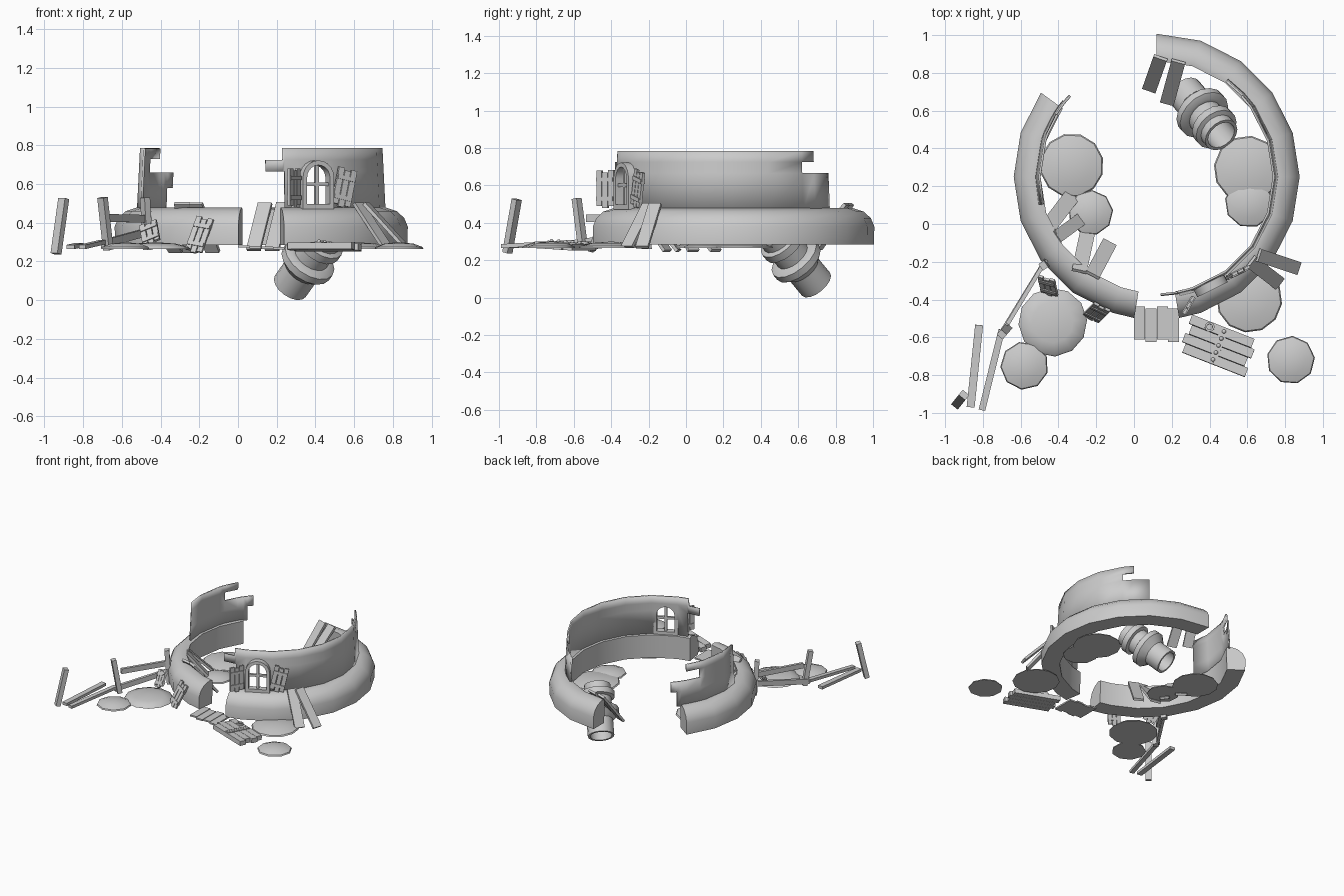
import bpy, bmesh, math, random
from mathutils import Vector as V, Matrix

if "Cube" in bpy.data.objects:
    bpy.data.objects.remove(bpy.data.objects["Cube"])

random.seed(4)
CX, CY = 0.12, 0.25          # centre of the ruined tower


def make(name, bm, smooth=None):
    bmesh.ops.recalc_face_normals(bm, faces=bm.faces)
    me = bpy.data.meshes.new(name)
    bm.to_mesh(me)
    bm.free()
    ob = bpy.data.objects.new(name, me)
    bpy.context.collection.objects.link(ob)
    bpy.ops.object.select_all(action='DESELECT')
    ob.select_set(True)
    bpy.context.view_layer.objects.active = ob
    if smooth:
        bpy.ops.object.shade_smooth_by_angle(angle=math.radians(smooth))
    return ob


def frame(loc, z, x):
    """Matrix with local z along z and local x close to x."""
    z = V(z).normalized()
    x = V(x)
    x = (x - z * x.dot(z)).normalized()
    m = Matrix((x, z.cross(x), z)).transposed().to_4x4()
    m.translation = V(loc)
    return m


def boxes(name, items, m=Matrix()):
    bm = bmesh.new()
    for c, s in items:
        bmesh.ops.create_cube(bm, size=1, matrix=m @ Matrix.Translation(c) @ Matrix.Diagonal((*s, 1)))
    return make(name, bm)


def plank(name, a, b, w, t):
    a, b = V(a), V(b)
    d = b - a
    side = d.cross(V((0, 0, 1)))
    boxes(name, [((0, 0, 0), (w, t, d.length))], frame((a + b) / 2, d, side))


def polar(r, a, z):
    return (CX + r * math.cos(math.radians(a)), CY + r * math.sin(math.radians(a)), z)


def steps(*ends):
    grid = [k * 18 for k in range(-10, 21) if min(ends) < k * 18 < max(ends)]
    return sorted(set(grid) | set(ends))


def lathe(name, profile, m, n, smooth=35):
    """Closed profile of (radius, height) spun round local z."""
    bm = bmesh.new()
    rings = [[bm.verts.new(m @ V((r * math.cos(2 * math.pi * i / n), r * math.sin(2 * math.pi * i / n), z)))
              for r, z in profile] for i in range(n)]
    k = len(profile)
    for i in range(n):
        p, q = rings[i], rings[(i + 1) % n]
        for j in range(k):
            bm.faces.new((p[j], q[j], q[(j + 1) % k], p[(j + 1) % k]))
    return make(name, bm, smooth)


# Bulging base ring in two broken pieces
BASE = [(0.755, 0.285), (0.757, 0.38), (0.738, 0.425), (0.70, 0.46), (0.645, 0.478), (0.615, 0.47), (0.62, 0.285)]
for name, a0, a1 in (("base_right", -81, 90), ("base_left", 144, 261)):
    bm = bmesh.new()
    rings = [[bm.verts.new(polar(r, a, z)) for r, z in BASE] for a in steps(a0, a1)]
    for p, q in zip(rings, rings[1:]):
        for j in range(len(BASE)):
            k = (j + 1) % len(BASE)
            bm.faces.new((p[j], q[j], q[k], p[k]))
    bm.faces.new(rings[0])
    bm.faces.new(rings[-1])
    make(name, bm, 40)


# Upper walls with stepped, broken ends: rows of (z0, z1, start angle, end angle)
def wall(name, rows):
    cols = steps(*[a for r in rows for a in r[2:]])
    rad = lambda z: 0.642 - (z - 0.47) * 0.05
    bm = bmesh.new()
    for z0, z1, s, e in rows:
        for a, b in zip(cols, cols[1:]):
            if s <= a and b <= e:
                bm.faces.new([bm.verts.new(polar(rad(z), t, z)) for t, z in ((a, z0), (b, z0), (b, z1), (a, z1))])
    bmesh.ops.remove_doubles(bm, verts=bm.verts, dist=0.0005)
    ob = make(name, bm, 35)
    mod = ob.modifiers.new("thickness", 'SOLIDIFY')
    mod.thickness, mod.offset = 0.012, -1
    return ob


wall_right = wall("wall_right", [(0.465, 0.665, -79, 54), (0.665, 0.725, -88, 36), (0.725, 0.785, -80, 43.5)])
wall("wall_left", [(0.465, 0.58, 141, 193.5), (0.58, 0.66, 137, 193.5),
                   (0.66, 0.73, 158, 193.5), (0.73, 0.785, 148, 193.5)])

# Arched window: opening, frame and glazing bars
WIN = Matrix.Translation((0.405, -0.325, 0)) @ Matrix.Rotation(math.radians(26.4), 4, 'Z')


def arch(h, z0, zs):
    pts = [(-h, z0), (h, z0)]
    return pts + [(h * math.cos(i * math.pi / 10), zs + h * math.sin(i * math.pi / 10)) for i in range(11)]


def loop(bm, pts, y):
    return [bm.verts.new(WIN @ V((u, y, z))) for u, z in pts]


inner, outer = arch(0.066, 0.497, 0.632), arch(0.09, 0.472, 0.632)
bm = bmesh.new()
f, b = loop(bm, inner, -0.12), loop(bm, inner, 0.12)
bm.faces.new(f)
bm.faces.new(b)
n = len(f)
for i in range(n):
    bm.faces.new((f[i], f[(i + 1) % n], b[(i + 1) % n], b[i]))
cutter = make("window_cutter", bm)
cutter.hide_render = True
mod = wall_right.modifiers.new("window", 'BOOLEAN')
mod.operation, mod.object, mod.solver = 'DIFFERENCE', cutter, 'EXACT'
bpy.ops.object.select_all(action='DESELECT')
wall_right.select_set(True)
bpy.context.view_layer.objects.active = wall_right
bpy.ops.object.convert(target='MESH')
bpy.data.objects.remove(cutter)

bm = bmesh.new()
L = [loop(bm, p, y) for p, y in ((outer, -0.025), (outer, 0.025), (inner, 0.025), (inner, -0.025))]
for i in range(n):
    for k in range(4):
        p, q, j = L[k], L[(k + 1) % 4], (i + 1) % n
        bm.faces.new((p[i], p[j], q[j], q[i]))
make("window_frame", bm, 35)
boxes("window_bars", [((0, 0, 0.595), (0.018, 0.02, 0.2)), ((0, 0, 0.60), (0.135, 0.02, 0.018))], WIN)


# Slatted shutters: two on the window, two fallen against the base
def shutter(name, loc, x, up, w=0.11, h=0.19):
    it = [(((i - 1) * w / 3, 0, (0.006, -0.005, 0.004)[i]), (w / 3 - 0.004, 0.015, h)) for i in range(3)]
    it += [((0, s * 0.008, z * h), (w * 0.92, 0.01, 0.022)) for z in (-0.27, 0.27) for s in (-1, 1)]
    boxes(name, it, frame(loc, up, x))


shutter("shutter_left", (0.29, -0.43, 0.58), (-0.07, -0.12, 0), (0, 0, 1))
shutter("shutter_right", (0.548, -0.258, 0.58), (0.9, 0.44, 0), (0.035, 0.02, 0.18))
shutter("fallen_shutter_a", (-0.455, -0.33, 0.345), (0.8, -0.45, 0), (-0.02, 0.09, 0.11), 0.1, 0.13)
shutter("fallen_shutter_b", (-0.2, -0.47, 0.335), (0.9, -0.4, -0.1), (0.06, 0.06, 0.17), 0.1, 0.19)

# Toppled chimney pipe with flange and collar
PIPE = frame((0.27, 0.695, 0.072), (0.48, -0.56, 0.675), (1, 0, 0))
lathe("chimney_pipe", [(0.097, 0), (0.097, 0.4), (0.08, 0.4), (0.08, 0)], PIPE, 16)
lathe("chimney_flange", [(0.095, 0.12), (0.145, 0.17), (0.145, 0.21), (0.115, 0.225), (0.095, 0.225)], PIPE, 16)
lathe("chimney_collar", [(0.09, 0.29), (0.122, 0.30), (0.122, 0.345), (0.09, 0.355)], PIPE, 16)

# Flat low-poly mounds on the ground
MOUNDS = [(-0.33, 0.31, 0.17), (-0.23, 0.06, 0.12), (0.6, 0.29, 0.178), (0.61, 0.11, 0.13),
          (-0.43, -0.52, 0.182), (-0.58, -0.75, 0.128), (0.61, -0.4, 0.175), (0.83, -0.72, 0.128)]
for i, (x, y, r) in enumerate(MOUNDS):
    bm = bmesh.new()
    n = 12 if r > 0.15 else 9
    ph = random.random()
    rings = []
    for k, z in ((1, 0.265), (0.96, 0.275), (0.6, 0.292)):
        rings.append([bm.verts.new((x + r * k * math.cos(ph + t * 2 * math.pi / n),
                                    y + r * k * math.sin(ph + t * 2 * math.pi / n), z)) for t in range(n)])
    for p, q in zip(rings, rings[1:]):
        for t in range(n):
            bm.faces.new((p[t], p[(t + 1) % n], q[(t + 1) % n], q[t]))
    top = bm.verts.new((x, y, 0.3))
    for t in range(n):
        bm.faces.new((rings[2][t], rings[2][(t + 1) % n], top))
    bm.faces.new(rings[0])
    make(f"mound_{i + 1}", bm, 40)

# Loose planks leaning over the base: (upper end, lower end, width)
LEANING = [((-0.45, -0.01, 0.46), (-0.32, 0.16, 0.25), 0.085), ((-0.41, -0.07, 0.47), (-0.26, 0.04, 0.25), 0.07),
           ((-0.29, -0.25, 0.5), (-0.245, -0.04, 0.25), 0.08), ((-0.22, -0.27, 0.5), (-0.13, -0.1, 0.25), 0.08),
           ((0.14, 0.88, 0.5), (0.08, 0.71, 0.26), 0.075), ((0.235, 0.86, 0.5), (0.175, 0.64, 0.26), 0.075),
           ((0.66, -0.165, 0.5), (0.87, -0.235, 0.27), 0.07), ((0.62, -0.2, 0.5), (0.77, -0.315, 0.27), 0.075)]
for i, (a, b, w) in enumerate(LEANING):
    plank(f"leaning_plank_{i + 1}", a, b, w, 0.018)

# Broken fence
plank("fence_post_1", (-0.94, -0.955, 0.24), (-0.90, -0.905, 0.525), 0.045, 0.035)
plank("fence_post_2", (-0.67, -0.55, 0.26), (-0.70, -0.585, 0.53), 0.042, 0.035)
plank("fence_post_3", (-0.465, -0.21, 0.26), (-0.48, -0.22, 0.53), 0.042, 0.035)
plank("fence_rail_top", (-0.67, -0.53, 0.425), (-0.465, -0.19, 0.42), 0.022, 0.04)
plank("fence_rail_low", (-0.70, -0.57, 0.29), (-0.48, -0.21, 0.35), 0.022, 0.04)
plank("fallen_rail_1", (-0.82, -0.535, 0.285), (-0.865, -0.97, 0.275), 0.042, 0.022)
plank("fallen_rail_2", (-0.70, -0.56, 0.30), (-0.805, -0.985, 0.275), 0.035, 0.022)

# Doorstep slats
boxes("doorstep", [((0.03 + 0.06 * i, -0.53 + 0.006 * (-1) ** i, 0.277 - 0.003 * i), (0.059, 0.175, 0.012))
                   for i in range(4)])

# Fallen door with studs and ring handle
DOOR = frame((0.447, -0.645, 0.275), (0.02, 0.06, 1), (0.36, -0.14, 0.01))
slats = [(((0.012, -0.01, 0.008, -0.012)[i], -0.078 + 0.052 * i, 0), (0.355, 0.05, 0.035)) for i in range(4)]
boxes("fallen_door", slats + [((0.0, 0, 0.019), (0.04, 0.19, 0.008))], DOOR)
bm = bmesh.new()
for i in range(5):
    bmesh.ops.create_uvsphere(bm, u_segments=8, v_segments=5, radius=0.012,
                              matrix=DOOR @ Matrix.Translation((0, -0.08 + 0.04 * i, 0.022)))
make("door_studs", bm, 60)
lathe("door_handle", [(0.026, 0.015), (0.026, 0.03), (0.015, 0.03), (0.015, 0.015)],
      DOOR @ Matrix.Translation((-0.08, 0.075, 0)), 12)
